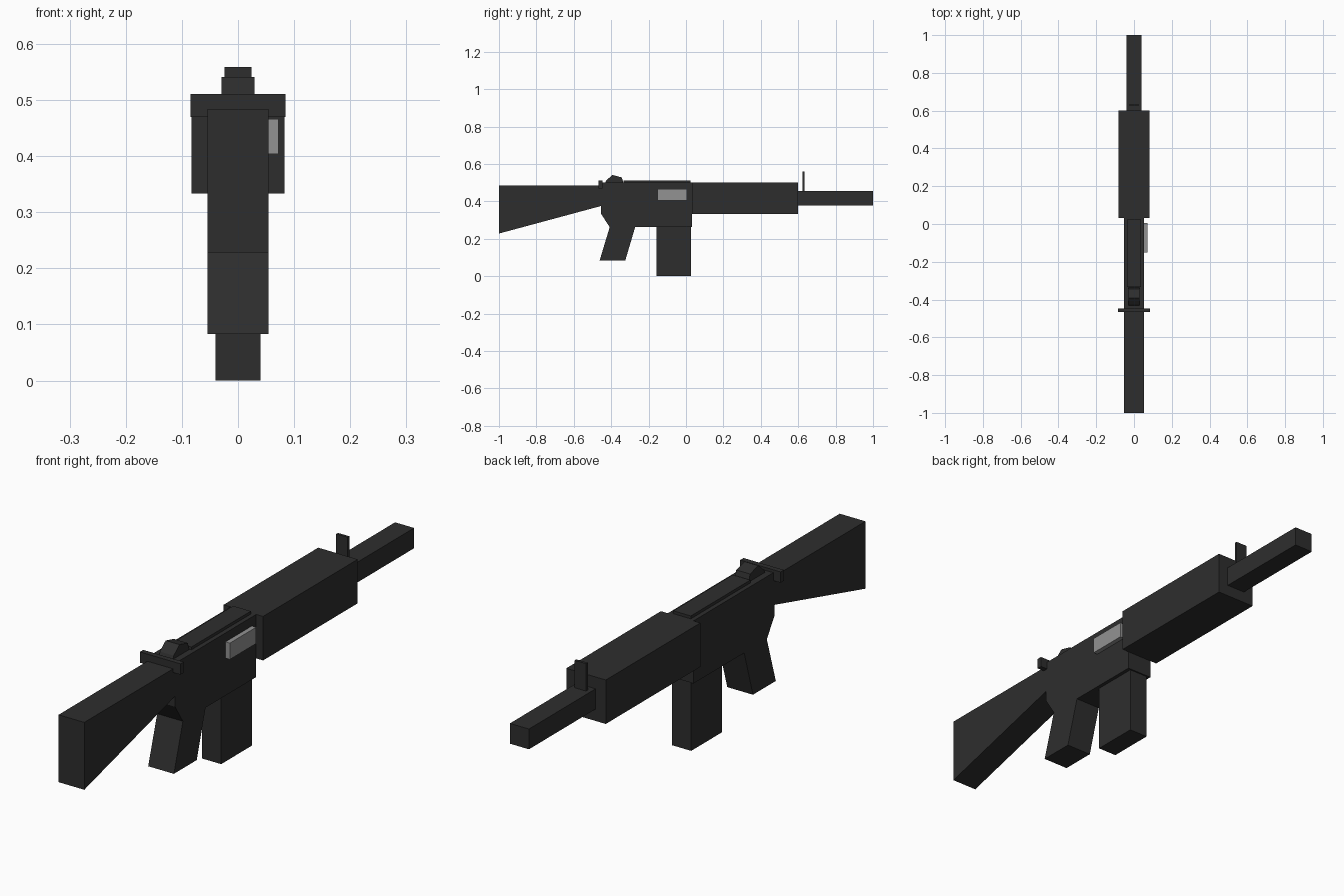
import bpy, bmesh

if "Cube" in bpy.data.objects:
    bpy.data.objects.remove(bpy.data.objects["Cube"])


def material(name, value):
    m = bpy.data.materials.new(name)
    m.diffuse_color = (value, value, value, 1)
    m.use_nodes = True
    m.node_tree.nodes["Principled BSDF"].inputs["Base Color"].default_value = m.diffuse_color
    return m


BLACK = material("matte_black", 0.027)
GREY = material("port_grey", 0.29)


def extrude_profile(name, points, x0, x1, mat=BLACK):
    """Side profile of (y, z) points, extruded from x0 to x1."""
    bm = bmesh.new()
    face = bm.faces.new([bm.verts.new((x0, y, z)) for y, z in points])
    ext = bmesh.ops.extrude_face_region(bm, geom=[face])
    moved = [g for g in ext["geom"] if isinstance(g, bmesh.types.BMVert)]
    bmesh.ops.translate(bm, verts=moved, vec=(x1 - x0, 0, 0))
    bmesh.ops.recalc_face_normals(bm, faces=bm.faces)
    mesh = bpy.data.meshes.new(name)
    bm.to_mesh(mesh)
    bm.free()
    mesh.materials.append(mat)
    ob = bpy.data.objects.new(name, mesh)
    bpy.context.collection.objects.link(ob)
    return ob


def block(name, x0, x1, y0, y1, z0, z1, mat=BLACK):
    return extrude_profile(name, [(y0, z0), (y1, z0), (y1, z1), (y0, z1)], x0, x1, mat)


# Receiver with the slanted grip in one profile
extrude_profile("receiver_and_grip", [
    (-0.455, 0.50), (-0.455, 0.335), (-0.408, 0.262), (-0.462, 0.083),
    (-0.325, 0.083), (-0.272, 0.262), (0.032, 0.262), (0.032, 0.50)], -0.054, 0.054)

# Tapered shoulder stock
extrude_profile("stock", [
    (-1.0, 0.228), (-0.455, 0.375), (-0.455, 0.484), (-1.0, 0.484)], -0.054, 0.054)

# Magazine, front grip cover and barrel
block("magazine", -0.04, 0.04, -0.158, 0.026, 0.0, 0.262)
block("handguard", -0.083, 0.083, 0.032, 0.60, 0.333, 0.50)
block("barrel", -0.04, 0.04, 0.60, 1.0, 0.378, 0.455)

# Top details
block("top_rail", -0.037, 0.037, -0.333, 0.024, 0.50, 0.511)
block("charging_handle", -0.085, 0.085, -0.467, -0.447, 0.47, 0.511)
extrude_profile("rear_sight", [
    (-0.432, 0.50), (-0.335, 0.50), (-0.343, 0.528), (-0.393, 0.541),
    (-0.427, 0.512)], -0.029, 0.029)
block("front_sight", -0.024, 0.024, 0.624, 0.634, 0.455, 0.559)

# Ejection port cover on the right side
block("ejection_port", 0.054, 0.072, -0.152, 0.006, 0.404, 0.466, GREY)
